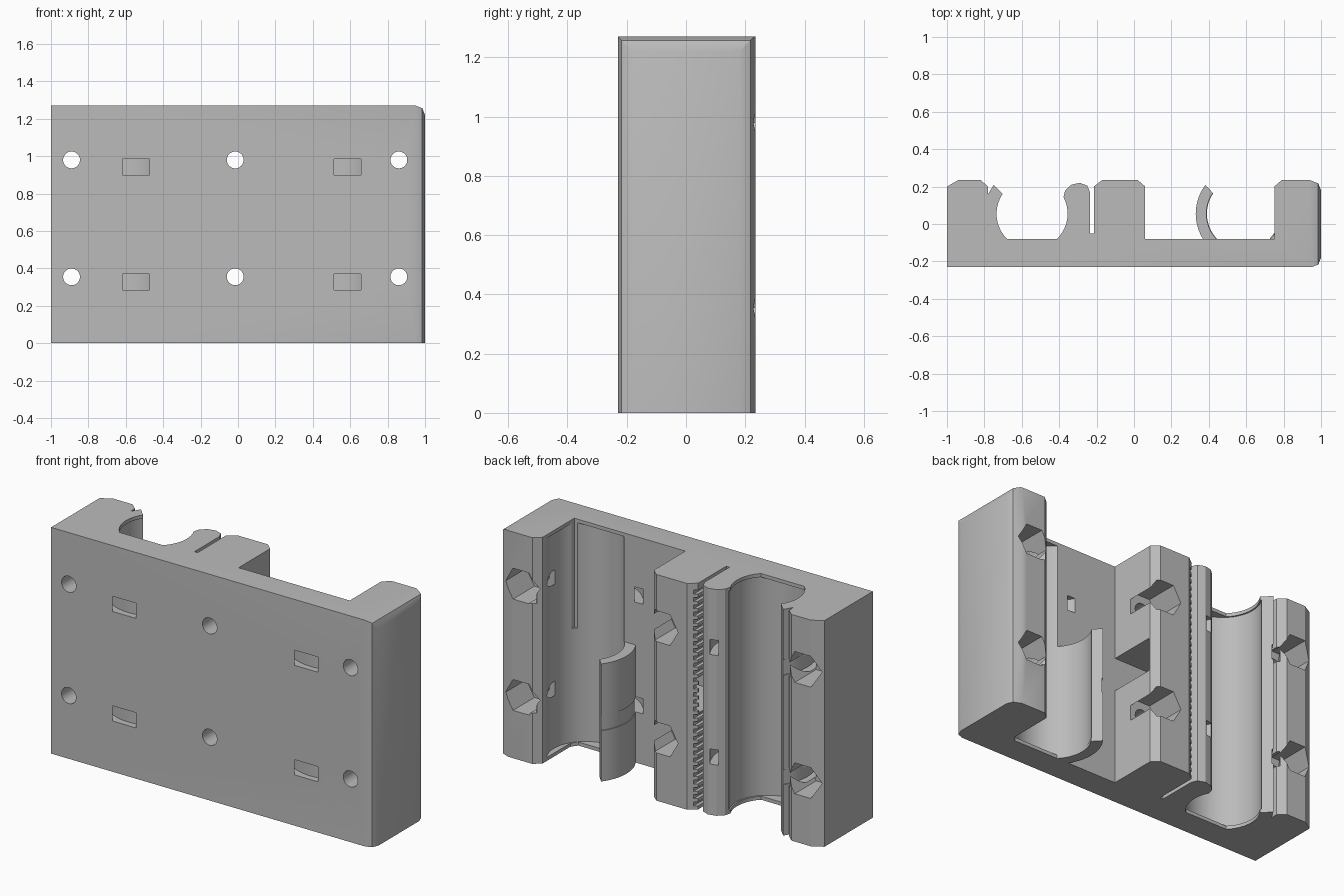
import bpy, bmesh, math
from mathutils import Vector

cube = bpy.data.objects.get("Cube")
if cube:
    bpy.data.objects.remove(cube, do_unlink=True)

H = 1.27
LEFT_BORE, RIGHT_BORE = (-0.545, 0.055), (0.585, 0.055)

grey = bpy.data.materials.new("plain grey")
grey.use_nodes = True
grey.diffuse_color = (0.5, 0.5, 0.5, 1)
grey.node_tree.nodes["Principled BSDF"].inputs["Base Color"].default_value = (0.5, 0.5, 0.5, 1)


def arc(c, r, a0, a1, n):
    """Points on a circle from angle a0 to a1 in degrees."""
    out = []
    for i in range(n + 1):
        a = math.radians(a0 + (a1 - a0) * i / n)
        out.append((c[0] + r * math.cos(a), c[1] + r * math.sin(a)))
    return out


def circle(c, r, n):
    return arc(c, r, 0, 360, n)[:-1]


def prism(name, pts, spans, axis="z"):
    """Extrude an outline over one or more (low, high) spans along z or y."""
    bm = bmesh.new()
    for lo, hi in spans:
        def ring(h):
            return [bm.verts.new((x, y, h) if axis == "z" else (x, h, y)) for x, y in pts]
        a, b = ring(lo), ring(hi)
        bm.faces.new(a)
        bm.faces.new(b)
        for i in range(len(a)):
            j = (i + 1) % len(a)
            bm.faces.new((a[i], a[j], b[j], b[i]))
    bmesh.ops.recalc_face_normals(bm, faces=bm.faces)
    mesh = bpy.data.meshes.new(name)
    bm.to_mesh(mesh)
    bm.free()
    ob = bpy.data.objects.new(name, mesh)
    bpy.context.collection.objects.link(ob)
    mesh.materials.append(grey)
    return ob


def box(x0, x1, y0, y1):
    return [(x0, y0), (x1, y0), (x1, y1), (x0, y1)]


def combine(target, tool, operation="DIFFERENCE"):
    """Apply one boolean and remove the tool."""
    tool.hide_render = True
    mod = target.modifiers.new("cut", "BOOLEAN")
    mod.operation, mod.solver, mod.object = operation, "EXACT", tool
    bpy.context.view_layer.update()
    graph = bpy.context.evaluated_depsgraph_get()
    mesh = bpy.data.meshes.new_from_object(target.evaluated_get(graph))
    target.modifiers.clear()
    target.data = mesh
    bpy.data.objects.remove(tool, do_unlink=True)


# Main carriage: plate, side blocks, centre block, clamp finger and left clip
outline = [(-1, -.23), (.95, -.23), (.985, -.217), (1, -.18),
           (1, .18), (.985, .217), (.94, .235), (.79, .235), (.75, .2),
           (.75, -.08), (.06, -.08), (.06, .2), (.02, .235),
           (-.17, .235), (-.215, .2), (-.215, -.05), (-.235, -.05),
           (-.235, .17), (-.25, .205), (-.29, .22), (-.335, .21), (-.368, .18)]
outline += arc(LEFT_BORE, .19, 28, -45, 10)
outline += arc(LEFT_BORE, .19, 225, 146, 10)
outline += [(-.75, .21), (-.78, .16), (-.78, .2), (-.82, .235), (-.94, .235), (-1, .2)]
body = prism("carriage_body", outline, [(0, H)])

# Worn-off top edge on the right end
bm = bmesh.new()
bm.from_mesh(body.data)
for p, q in (((.95, H), (.985, H - .013)), ((.985, H - .013), (1, H - .05))):
    normal = Vector((p[1] - q[1], 0, q[0] - p[0]))
    res = bmesh.ops.bisect_plane(bm, geom=bm.verts[:] + bm.edges[:] + bm.faces[:],
                                 plane_co=(p[0], 0, p[1]), plane_no=normal,
                                 clear_outer=True)
    edges = [e for e in res["geom_cut"] if isinstance(e, bmesh.types.BMEdge)]
    bmesh.ops.holes_fill(bm, edges=edges, sides=0)
bmesh.ops.recalc_face_normals(bm, faces=bm.faces)
bm.to_mesh(body.data)
bm.free()

# Short clip arm and corner fillet of the right bore
arm = arc(RIGHT_BORE, .195, 146, 228, 12) + arc(RIGHT_BORE, .255, 218, 143, 12)
combine(body, prism("clip_arm", arm, [(0, .66)]), "UNION")
fillet = [(.715, -.1), (.725, -.08), (.75, -.047), (.77, -.047), (.77, -.1)]
combine(body, prism("corner_fillet", fillet, [(0, .66)]), "UNION")

# Bearing bores with thin end lips, and tie channels around them
for bore in (LEFT_BORE, RIGHT_BORE):
    combine(body, prism("bore_cutter", circle(bore, .198, 64), [(.02, H - .02)]))
    channel = arc(bore, .294, 100, 440, 48) + arc(bore, .25, 440, 100, 48)
    combine(body, prism("tie_cutter", channel, [(.285, .37), (.90, .985)]))

# Screw holes with hexagonal nut pockets at the back
for x in (-.89, -.015, .86):
    for z in (.355, .98):
        combine(body, prism("screw_cutter", circle((x, z), .045, 32), [(-.3, .3)], "y"))
        combine(body, prism("nut_cutter", circle((x, z), .1, 6), [(.045, .3)], "y"))

# Belt window through the centre block, and belt teeth along the slit
combine(body, prism("window_cutter", box(-.225, .1, -.079, .19), [(.54, .73)]))
teeth = [(.02 + i * .041, .042 + i * .041) for i in range(30)]
combine(body, prism("teeth_cutter", box(-.225, -.197, -.045, .25), teeth))

bpy.ops.object.select_all(action="DESELECT")
body.select_set(True)
bpy.context.view_layer.objects.active = body
bpy.ops.object.shade_smooth_by_angle(angle=math.radians(25))
